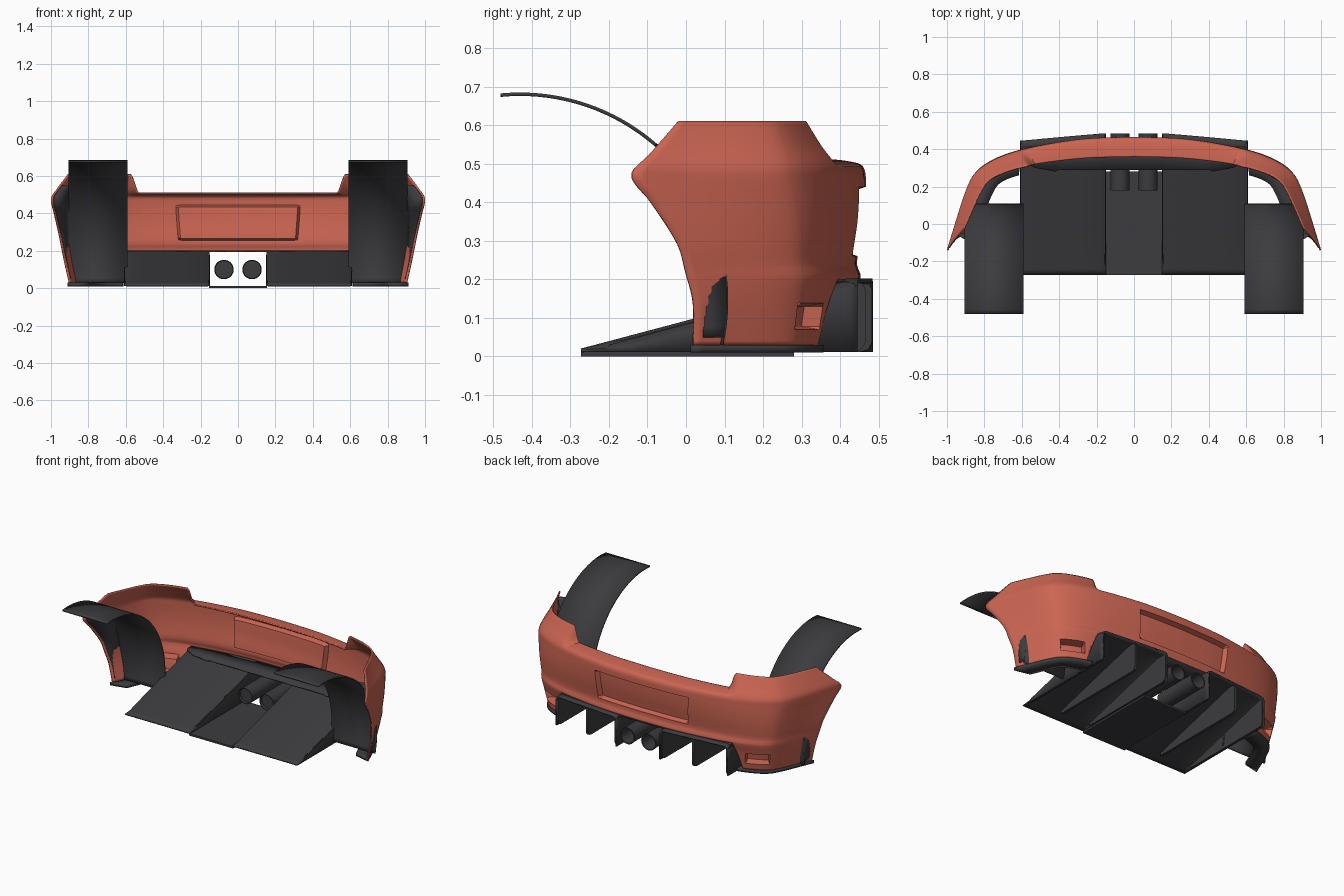
import bpy, math

if "Cube" in bpy.data.objects:
    bpy.data.objects.remove(bpy.data.objects["Cube"])


def material(name, rgb):
    m = bpy.data.materials.new(name)
    m.diffuse_color = (*rgb, 1)
    m.use_nodes = True
    m.node_tree.nodes["Principled BSDF"].inputs["Base Color"].default_value = m.diffuse_color
    return m


PAINT = material("red_paint", (0.60, 0.13, 0.085))
DARK = material("dark_plastic", (0.045, 0.045, 0.05))


def spline(keys, x):
    """Smooth one-dimensional curve through (x, value) keys."""
    if x <= keys[0][0]:
        return keys[0][1]
    if x >= keys[-1][0]:
        return keys[-1][1]
    i = max(k for k in range(len(keys) - 1) if keys[k][0] <= x)

    def slope(k):
        a, b = keys[max(k - 1, 0)], keys[min(k + 1, len(keys) - 1)]
        return (b[1] - a[1]) / (b[0] - a[0])

    (x0, y0), (x1, y1) = keys[i], keys[i + 1]
    h = x1 - x0
    t = (x - x0) / h
    return (y0 * (2*t**3 - 3*t*t + 1) + y1 * (3*t*t - 2*t**3)
            + h * (slope(i) * (t**3 - 2*t*t + t) + slope(i + 1) * (t**3 - t*t)))


def build(name, verts, faces, mat, thick=0, offset=0, mirror=True, angle=35):
    me = bpy.data.meshes.new(name)
    me.from_pydata(verts, [], faces)
    me.materials.append(mat)
    ob = bpy.data.objects.new(name, me)
    bpy.context.collection.objects.link(ob)
    bpy.ops.object.select_all(action='DESELECT')
    ob.select_set(True)
    bpy.context.view_layer.objects.active = ob
    bpy.ops.object.mode_set(mode='EDIT')
    bpy.ops.mesh.select_all(action='SELECT')
    bpy.ops.mesh.remove_doubles(threshold=0.0002)
    bpy.ops.object.mode_set(mode='OBJECT')
    bpy.ops.object.shade_smooth_by_angle(angle=math.radians(angle))
    if mirror:
        mod = ob.modifiers.new("mirror", 'MIRROR')
        mod.use_clip = True
    if thick:
        mod = ob.modifiers.new("thickness", 'SOLIDIFY')
        mod.thickness, mod.offset = thick, offset
    return ob


def sheet(name, rows, mat, **kw):
    """Surface through equally long rows of points."""
    n = len(rows[0])
    faces = [(i*n + j, i*n + j + 1, (i+1)*n + j + 1, (i+1)*n + j)
             for i in range(len(rows) - 1) for j in range(n - 1)]
    return build(name, [p for r in rows for p in r], faces, mat, **kw)


def prism(name, outline, x0, x1, mat, **kw):
    """Outline in (y, z) extruded along x."""
    n = len(outline)
    verts = [(x, y, z) for x in (x0, x1) for y, z in outline]
    faces = [tuple(range(n))[::-1], tuple(range(n, 2*n))]
    faces += [(i, (i+1) % n, n + (i+1) % n, n + i) for i in range(n)]
    return build(name, verts, faces, mat, **kw)


# Bumper form: plan curve plus width, rear and front limits by height
PLAN = [(0, 1), (.25, .985), (.45, .94), (.636, .87), (.77, .78),
        (.86, .66), (.905, .5), (.95, .27), (1, 0)]
WIDTH = [(.03, .905), (.14, .93), (.29, .96), (.40, .985), (.48, 1), (.53, .97), (.61, .91)]
REAR = [(.03, .41), (.14, .43), (.2, .452), (.215, .452), (.24, .443), (.36, .461),
        (.47, .466), (.5, .455), (.55, .41), (.61, .36)]
FRONT = [(.03, .02), (.14, .02), (.22, .0), (.29, -.02), (.4, -.09), (.47, -.14),
         (.53, -.09), (.61, -.02)]
MIDDLE_Z = [(.48, .48), (.5, .497), (.55, .508), (.61, .512)]


def bumper_point(u, z):
    clearance = .2 - .17 * min(max((u - .64) / .07, 0), 1)
    z = max(z, clearance)
    w, yr, yf = spline(WIDTH, z), spline(REAR, z), spline(FRONT, z)
    x, y = u * w, yf + (yr - yf) * spline(PLAN, u)
    if u < .325 and .265 < z < .435:          # number plate recess
        y -= .03
    if .725 < u < .855 and .074 < z < .134:   # corner slot
        x, y = x - .025, y - .045
    if z > .48:                               # low centre, tall corners
        k = min(max((u - .58) / .05, 0), 1)
        k = k * k * (3 - 2 * k)
        z = k * z + (1 - k) * spline(MIDDLE_Z, z)
    return x, y, z


cols = sorted([i / 40 for i in range(13)] + [.318, .332, .36, .4, .45, .5, .54, .57]
              + [.58 + i * .01 for i in range(14)] + [.72, .73, .75, .78, .81, .83, .85, .86]
              + [.875, .89, .905, .92, .935, .95, .965, .98, .99, 1])
levels = sorted([.03, .04, .055, .07, .078, .1, .13, .138, .155, .17, .185, .2, .208, .215,
                 .228, .24, .26, .27, .29, .31, .33, .35, .37, .39, .41, .43, .44, .455]
                + [.465 + i * .0097 for i in range(15)] + [.61])
sheet("bumper_shell", [[bumper_point(u, z) for z in levels] for u in cols], PAINT,
      thick=.008, offset=-1, angle=30)

# Wheel arch liners
CY, CZ, R = -.43, .145, .535
arc = [math.radians(95.5 - 108 * i / 40) for i in range(41)]
sheet("wheel_arch_liner", [[(x, CY + R * math.cos(a), CZ + R * math.sin(a)) for a in arc]
                           for x in (.59, .905)], DARK, thick=.009)

# Filler between liner and bumper edge
edge = []
for i in range(18):
    z = .05 + .5 * i / 17
    edge.append([(.903, CY + math.sqrt(R*R - (z - CZ)**2), z),
                 (spline(WIDTH, z) - .014, spline(FRONT, z) + .012, z)])
sheet("arch_edge_filler", edge, DARK, thick=.005)

# Skirt lip under each bumper corner
lip = []
for i in range(25):
    u = .67 + .33 * i / 24
    x, y = u * .912, .012 + .405 * spline(PLAN, u)
    lip.append([(x, y, .02), (x + (.62 - x) * .35, y + (.08 - y) * .35, .02)])
sheet("corner_skirt", lip, DARK, thick=.02)

# Diffuser tunnels: ramp with rounded shoulders and side walls
REAR_EDGE = [(.155, .485), (.37, .467), (.605, .445)]


def ramp_height(y):
    return min(.197, .016 + .265 * (y + .27))


tunnel = []
for i in range(25):
    s = i / 24
    row = []
    for x, corner in [(.155, 0), (.155, 1), (.161, .3), (.175, 0), (.28, 0), (.37, 0),
                      (.48, 0), (.582, 0), (.598, .3), (.605, 1), (.605, 0)]:
        y = -.272 + s * (spline(REAR_EDGE, x) + .272)
        top = ramp_height(y)
        r = min(.022, (top - .012) * .6)
        z = .012 if len(row) in (0, 10) else top - corner * r
        row.append((x, y, z))
    tunnel.append(row)
sheet("diffuser_tunnel", tunnel, DARK, thick=.01)

# Vertical strakes in the tunnels
for name, x, back in (("inner_strake", .16, .482), ("middle_strake", .375, .465),
                      ("outer_strake", .6, .443)):
    prism(name, [(-.2, .012), (back - .03, .012), (back - .01, .018), (back, .035),
                 (back, .175), (back - .008, .19), (.41, .194), (-.2, .03)],
          x - .008, x + .008, DARK)

# Shelf joining diffuser and bumper
sheet("diffuser_shelf", [[(x, y0, .197), (x, spline(REAR_EDGE, x) - .035, .197)]
                         for x, y0 in ((0, .29), (.155, .29), (.4, .29), (.42, .28),
                                       (.53, .3), (.6, .34))], DARK, thick=.008)

# Flat centre floor
prism("centre_floor", [(-.272, 0), (.28, 0), (.28, .012), (-.272, .012)],
      -.155, .155, DARK, mirror=False)

# Twin exhaust pipes
ring = [2 * math.pi * i / 32 for i in range(33)]
sheet("exhaust_pipe", [[(.075 + r * math.cos(a), y, .1 + r * math.sin(a)) for a in ring]
                       for y, r in ((.2, 0), (.2, .046), (.18, .046), (.18, .05), (.46, .05),
                                    (.485, .052), (.485, .045), (.3, .043))], DARK)
